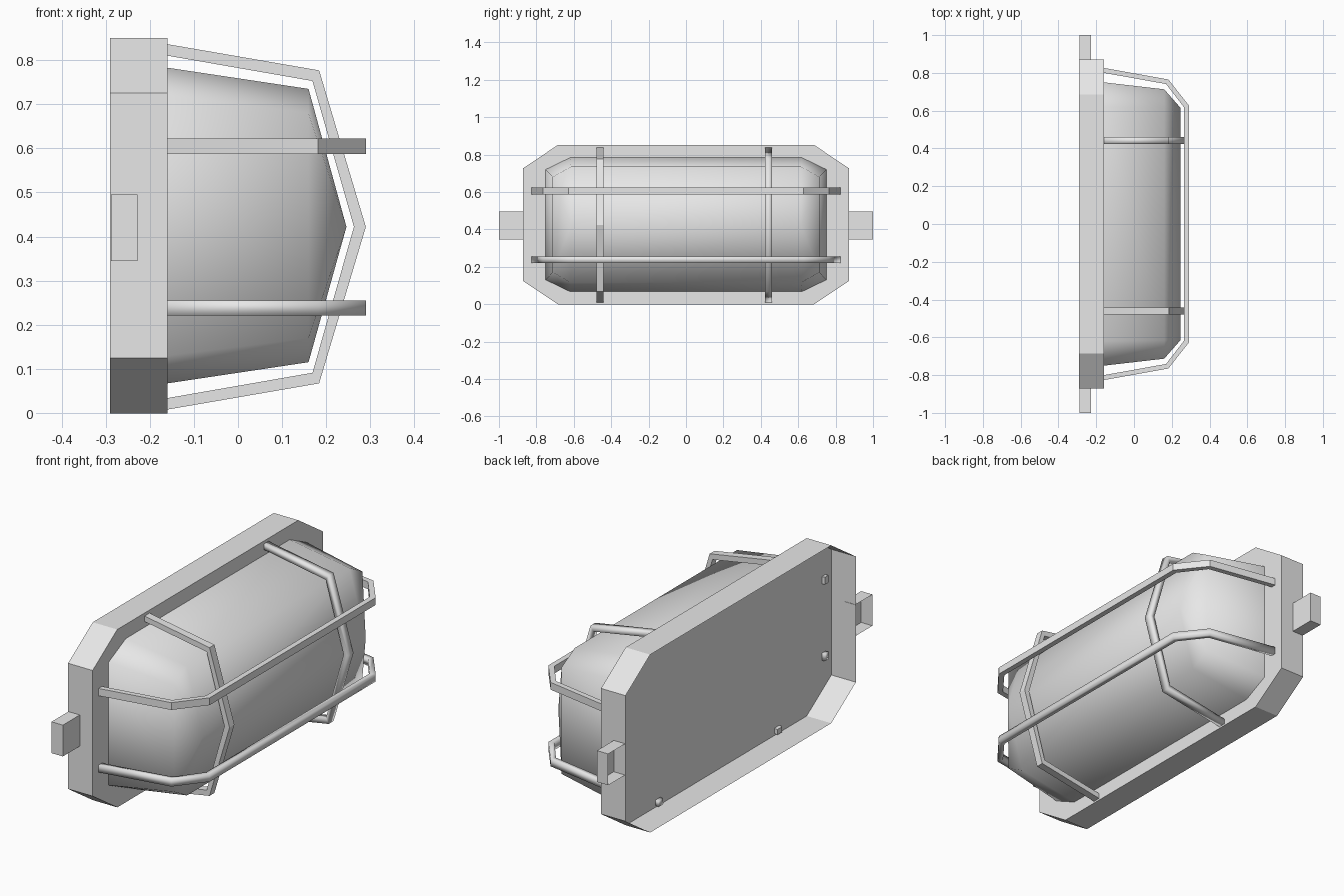
import bpy
import bmesh
from mathutils import Vector

if "Cube" in bpy.data.objects:
    bpy.data.objects.remove(bpy.data.objects["Cube"], do_unlink=True)

MID = 0.425  # height of the lamp's centre line

grey = bpy.data.materials.new("plain grey")
grey.use_nodes = True
grey.diffuse_color = (0.8, 0.8, 0.8, 1)
grey.node_tree.nodes["Principled BSDF"].inputs["Base Color"].default_value = (0.8, 0.8, 0.8, 1)


def finish(bm, name, smooth=False):
    bmesh.ops.recalc_face_normals(bm, faces=bm.faces)
    for f in bm.faces:
        f.smooth = smooth
    mesh = bpy.data.meshes.new(name)
    bm.to_mesh(mesh)
    bm.free()
    mesh.materials.append(grey)
    obj = bpy.data.objects.new(name, mesh)
    bpy.context.collection.objects.link(obj)
    return obj


def octagon(bm, x, half_y, half_z, flat_y, flat_z):
    """Ring of eight vertices with cut corners, in the plane at x."""
    quarter = [(half_y, flat_z), (flat_y, half_z)]
    half = quarter + [(-y, z) for y, z in reversed(quarter)]
    ring = half + [(-y, -z) for y, z in half]
    return [bm.verts.new((x, y, MID + z)) for y, z in ring]


def bridge(bm, a, b):
    n = len(a)
    return [bm.faces.new((a[i], a[(i + 1) % n], b[(i + 1) % n], b[i])) for i in range(n)]


# Mounting base: shallow tray, open at the wall side
bm = bmesh.new()
back = octagon(bm, -0.29, 0.872, 0.426, 0.685, 0.301)
front = octagon(bm, -0.16, 0.872, 0.426, 0.685, 0.301)
bridge(bm, back, front)
bm.faces.new(front)
finish(bm, "mounting_base")

# Glass cover: tapering eight-sided body closing to a ridge
bm = bmesh.new()
base = octagon(bm, -0.16, 0.75, 0.358, 0.62, 0.295)
rim = octagon(bm, 0.16, 0.713, 0.31, 0.615, 0.255)
bridge(bm, base, rim)
ridge = [bm.verts.new((0.246, s * 0.615, MID - 0.003)) for s in (1, -1)]
for i in range(8):
    a, b = rim[i], rim[(i + 1) % 8]
    if a.co.y * b.co.y < 0:
        tips = ridge if b.co.y > 0 else ridge[::-1]
        bm.faces.new((a, b, *tips))
    else:
        bm.faces.new((a, b, ridge[0 if a.co.y > 0 else 1]))
finish(bm, "glass_cover", smooth=True)

# Side lugs: small boxes open at the back
for side, name in ((1, "left"), (-1, "right")):
    bm = bmesh.new()
    bmesh.ops.create_cube(bm, size=1)
    for v in bm.verts:
        v.co = (-0.258 + v.co.x * 0.06, side * 0.935 + v.co.y * 0.13, 0.42 + v.co.z * 0.15)
    bm.normal_update()
    bmesh.ops.delete(bm, geom=[f for f in bm.faces if f.normal.x < -0.5], context="FACES")
    finish(bm, "lug_" + name)


def guard_bar(name, outer, inner, place, width, smooth):
    """Rectangular bar swept between an outer and an inner path."""
    bm = bmesh.new()
    rings = []
    for o, i in zip(outer, inner):
        corners = ((o, -1), (o, 1), (i, 1), (i, -1))
        rings.append([bm.verts.new(place(p, s * width / 2)) for p, s in corners])
    for a, b in zip(rings, rings[1:]):
        bridge(bm, a, b)
    bm.faces.new(rings[0])
    bm.faces.new(rings[-1])
    finish(bm, name, smooth)


def mirrored(path):
    return path + [(x, -d) for x, d in reversed(path) if d > 0]


# Upright guard bars, bent at the ridge
outer = mirrored([(-0.175, 0.417), (0.184, 0.355), (0.29, 0)])
inner = mirrored([(-0.175, 0.391), (0.169, 0.331), (0.263, 0)])
for y, name, smooth in ((0.442, "left", True), (-0.46, "right", False)):
    guard_bar("upright_bar_" + name, outer, inner,
              lambda p, s: Vector((p[0], y + s, MID - 0.003 + p[1])), 0.037, smooth)

# Long guard bars running across the cover
outer = mirrored([(-0.175, 0.829), (0.182, 0.765), (0.29, 0.628)])
inner = mirrored([(-0.175, 0.803), (0.17, 0.741), (0.264, 0.619)])
for z, name, smooth in ((0.605, "upper", False), (0.238, "lower", True)):
    guard_bar("long_bar_" + name, outer, inner,
              lambda p, s: Vector((p[0], p[1], z + s)), 0.035, smooth)
